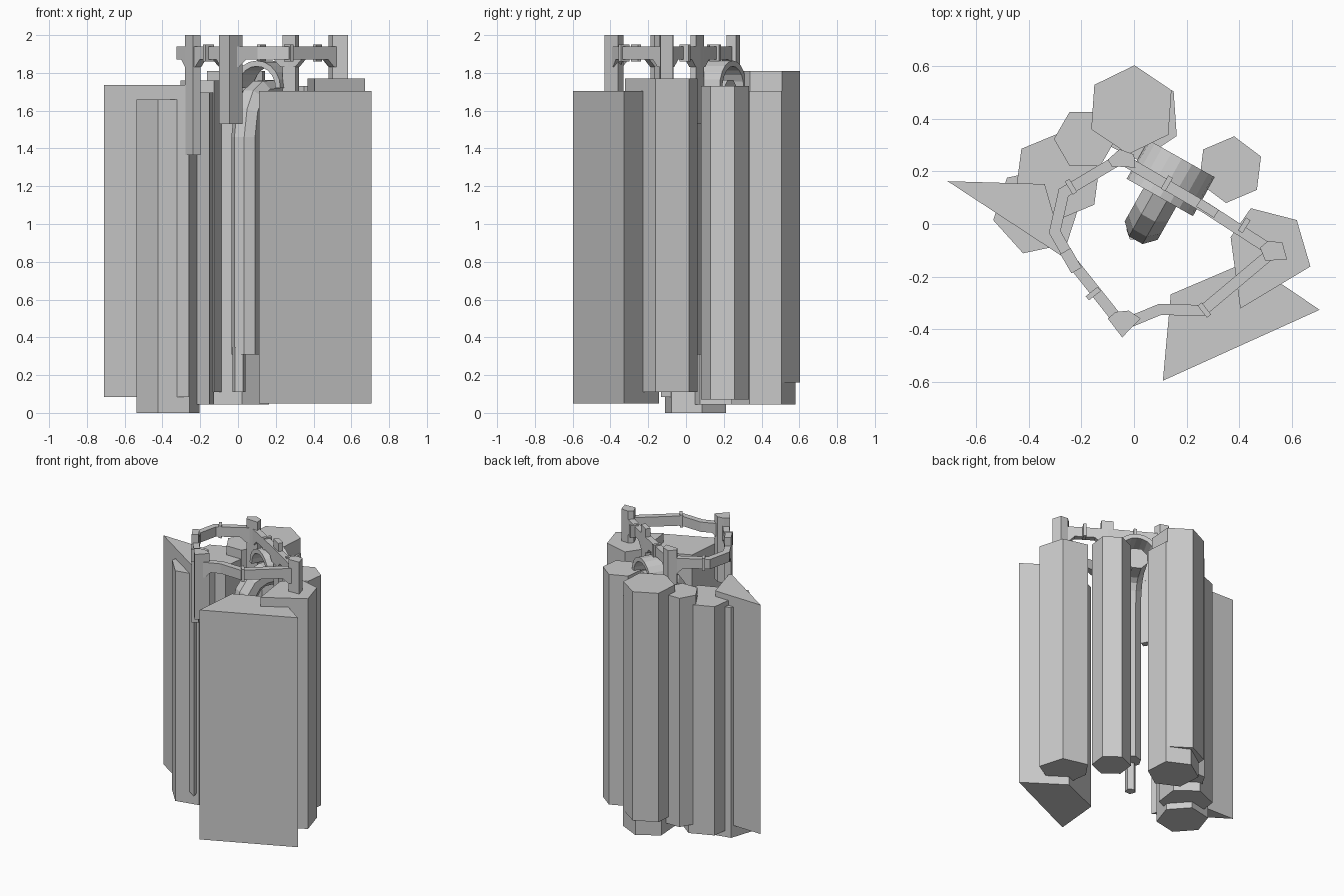
import bpy, bmesh, math
from mathutils import Vector

if "Cube" in bpy.data.objects:
    bpy.data.objects.remove(bpy.data.objects["Cube"])


def finish(bm, name):
    bmesh.ops.recalc_face_normals(bm, faces=bm.faces)
    me = bpy.data.meshes.new(name)
    bm.to_mesh(me)
    bm.free()
    ob = bpy.data.objects.new(name, me)
    bpy.context.collection.objects.link(ob)
    return ob


def loft(name, rings, closed=False):
    """Skin a list of equal-sized point rings, capped or joined into a loop."""
    bm = bmesh.new()
    vs = [[bm.verts.new(p) for p in r] for r in rings]
    n = len(vs[0])
    for k in range(len(vs) if closed else len(vs) - 1):
        a, b = vs[k], vs[(k + 1) % len(vs)]
        for i in range(n):
            j = (i + 1) % n
            bm.faces.new((a[i], a[j], b[j], b[i]))
    if not closed:
        bm.faces.new(vs[0])
        bm.faces.new(vs[-1])
    return finish(bm, name)


def prism(name, pts, z0, z1):
    return loft(name, [[(x, y, z) for x, y in pts] for z in (z0, z1)])


def ngon(cx, cy, r, deg, n=6):
    return [(cx + r * math.cos(math.radians(deg) + i * math.tau / n),
             cy + r * math.sin(math.radians(deg) + i * math.tau / n)) for i in range(n)]


# Rock columns: centre, radius, turn, bottom, top
for name, cx, cy, r, deg, z0, z1 in [
        ("column_left_front", -0.37, 0.05, 0.17, 12, 0, 1.66),
        ("column_left_back", -0.29, 0.18, 0.175, 22.5, 0.045, 1.695),
        ("column_slim_back", -0.187, 0.324, 0.118, 0, 0.11, 1.76),
        ("column_back_tall", -0.01, 0.435, 0.17, 26, 0.16, 1.81),
        ("column_back_low", 0.01, 0.41, 0.17, 34, 0.045, 1.705),
        ("column_right_back", 0.366, 0.207, 0.128, 23, 0.07, 1.73)]:
    prism(name, ngon(cx, cy, r, deg), z0, z1)

# Irregular rock slabs
prism("slab_left", [(-0.71, 0.163), (-0.34, 0.152), (-0.26, -0.132)], 0.083, 1.735)
prism("slab_right", [(0.445, 0.06), (0.62, 0.015), (0.672, -0.162),
                     (0.405, -0.322), (0.368, -0.05)], 0.11, 1.77)
prism("slab_front_right", [(0.11, -0.597), (0.707, -0.327), (0.435, -0.142),
                           (0.14, -0.268)], 0.05, 1.705)

# Spout arch: half-round hollow vault
u, v, w = Vector((0.87, -0.49, 0)), Vector((-0.49, -0.87, 0)), Vector((0, 0, 1))
mid = Vector((0.14, 0.175, 1.72))
rings = []
for i in range(11):
    a = math.pi * i / 10
    d = u * math.cos(a) + w * math.sin(a)
    rings.append([mid + d * r + v * t for r, t in
                  ((0.145, -0.085), (0.145, 0.085), (0.115, 0.085), (0.115, -0.085))])
loft("spout_arch", rings)

# Falling stream: round section bending from the arch straight down
rings = []
for t, z, tilt in [(-0.07, 1.69, 0), (0.06, 1.685, 8), (0.13, 1.65, 38),
                   (0.175, 1.58, 65), (0.2, 1.46, 90), (0.2, 0.31, 90)]:
    c = mid + v * t
    c.z = z
    s = math.radians(tilt)
    up = w * math.cos(s) + v * math.sin(s)
    rings.append([c + (u * math.cos(k * math.pi / 4 + math.pi / 8)
                       + up * math.sin(k * math.pi / 4 + math.pi / 8)) * 0.078 for k in range(8)])
loft("stream", rings)
prism("stream_tip", ngon(0.005, -0.03, 0.036, 20, 5), 0.11, 0.35)

# Railing path: x, y, is there a post here
path = [(-0.045, -0.385, 1), (0.1, -0.325, 0), (0.262, -0.33, 0), (0.53, -0.105, 1),
        (0.275, 0.06, 1), (-0.05, 0.25, 1), (-0.268, 0.12, 0), (-0.302, -0.03, 0),
        (-0.24, -0.14, 1)]
pts = []
for i, (x, y, post) in enumerate(path):
    x2, y2, post2 = path[(i + 1) % len(path)]
    a, b = Vector((x, y, 0)), Vector((x2, y2, 0))
    d = (b - a).normalized()
    pts.append((a, 1.83 if post else 1.87))
    if post:
        pts += [(a + d * 0.045, 1.83), (a + d * 0.085, 1.87)]
    if post2:
        pts += [(b - d * 0.085, 1.87), (b - d * 0.045, 1.83)]

# Rail lofted along the path, dropping into brackets at the posts
rings = []
for i, (p, low) in enumerate(pts):
    d0 = (p - pts[i - 1][0]).normalized()
    d1 = (pts[(i + 1) % len(pts)][0] - p).normalized()
    t = (d0 + d1).normalized()
    n = Vector((-t.y, t.x, 0)) * 0.021 / max(0.6, t.dot(d1))
    rings.append([p + n + w * low, p - n + w * low, p - n + w * 1.94, p + n + w * 1.94])
loft("rail", rings, closed=True)


def block(name, x, y, dx, dy, deg, z0, z1):
    c, s = math.cos(math.radians(deg)), math.sin(math.radians(deg))
    return prism(name, [(x + i * dx / 2 * c - j * dy / 2 * s, y + i * dx / 2 * s + j * dy / 2 * c)
                        for i, j in ((-1, -1), (1, -1), (1, 1), (-1, 1))], z0, z1)


# Collars where rail lengths meet
for x, y, deg in [(0.268, -0.328, 38), (0.42, -0.005, -32), (0.125, 0.155, -30),
                  (-0.24, 0.142, 31), (-0.155, -0.265, -52)]:
    block("rail_collar", x, y, 0.02, 0.058, deg, 1.86, 1.95)

# Posts
prism("post_front", [(-0.1, -0.36), (-0.045, -0.432), (0.025, -0.36),
                     (-0.02, -0.33), (-0.07, -0.335)], 1.53, 2)
prism("post_right", [(0.48, -0.09), (0.51, -0.065), (0.565, -0.07), (0.583, -0.135),
                     (0.5, -0.14)], 1.5, 2)
prism("post_back", [(-0.1, 0.245), (-0.055, 0.285), (0.0, 0.265), (0.005, 0.215),
                    (-0.085, 0.22)], 1.53, 2)
block("post_left", -0.24, -0.14, 0.085, 0.045, -60, 1.365, 2)
block("post_right_back", 0.28, 0.06, 0.08, 0.035, -32, 1.53, 2)
